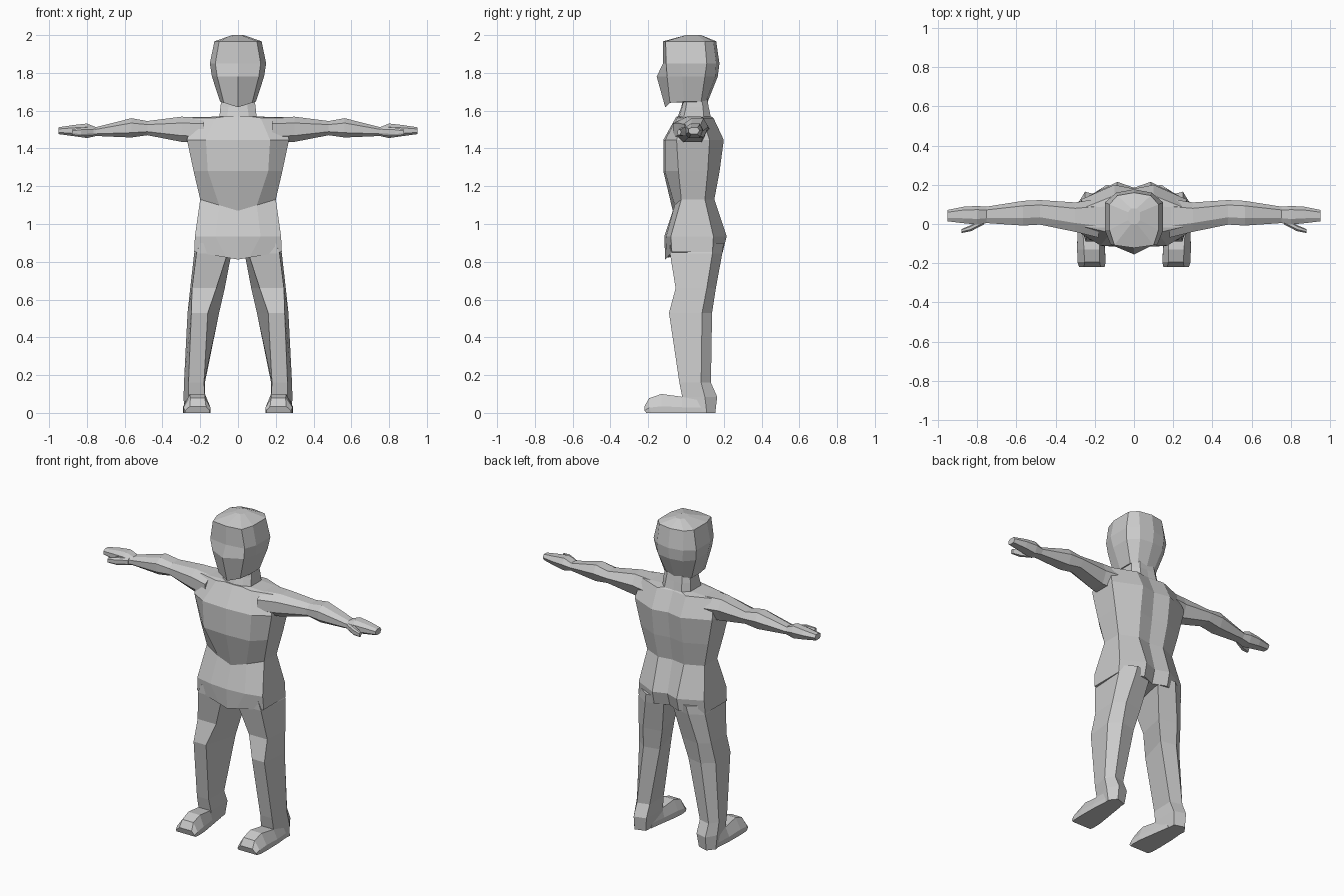
import bpy, bmesh


def loft(name, rings, mirror=False):
    """Skin a list of equal-length rings, cap both ends, optionally mirror in x."""
    bm = bmesh.new()
    vs = [[bm.verts.new(p) for p in r] for r in rings]
    n = len(rings[0])
    for a, b in zip(vs, vs[1:]):
        for i in range(n):
            j = (i + 1) % n
            bm.faces.new((a[i], a[j], b[j], b[i]))
    bm.faces.new(vs[0])
    bm.faces.new(vs[-1])
    bmesh.ops.recalc_face_normals(bm, faces=bm.faces)
    me = bpy.data.meshes.new(name)
    bm.to_mesh(me)
    bm.free()
    ob = bpy.data.objects.new(name, me)
    bpy.context.collection.objects.link(ob)
    if mirror:
        m = ob.modifiers.new("mirror", 'MIRROR')
        m.use_mirror_merge = False
    return ob


def body_ring(z, dz, yc, xf, yf, xs, ysf, ysb, xb, yb, ybc):
    """Symmetric ten-sided section; dz drops the front centre."""
    half = [(xf, yf, z + dz * (1 - xf / xs)), (xs, ysf, z), (xs, ysb, z), (xb, yb, z)]
    return ([(0, yc, z + dz)] + half + [(0, ybc, z)]
            + [(-x, y, h) for x, y, h in reversed(half)])


# Torso with shoulders, chest, waist and hips
torso = [
    (1.57, 0, -.05, .06, -.045, .10, -.02, .09, .06, .13, .125),
    (1.562, 0, -.055, .12, -.045, .25, -.015, .085, .10, .145, .13),
    (1.445, 0, -.12, .17, -.11, .27, -.05, .125, .10, .20, .18),
    (1.28, 0, -.12, .16, -.112, .235, -.04, .115, .10, .178, .16),
    (1.13, -.06, -.07, .10, -.06, .20, -.025, .10, .09, .15, .135),
    (.935, 0, -.115, .12, -.105, .228, -.08, .145, .085, .215, .185),
    (.852, -.04, -.11, .06, -.10, .232, -.075, .14, .085, .195, .16),
]
loft("torso", [body_ring(*r) for r in torso])

# Neck
neck = [
    (1.68, 0, -.01, .05, -.01, .085, .01, .08, .05, .11, .11),
    (1.62, 0, -.025, .05, -.02, .093, 0, .09, .055, .12, .12),
    (1.55, 0, -.05, .06, -.04, .10, -.015, .095, .06, .135, .13),
]
loft("neck", [body_ring(*r) for r in neck])

# Head with a nose ridge and a pointed chin
head = [
    (2.0, 0, 0, .015, 0, .03, .02, .06, .015, .08, .08),
    (1.967, 0, -.122, .10, -.108, .125, -.03, .10, .085, .145, .16),
    (1.85, 0, -.122, .12, -.105, .149, -.03, .11, .09, .16, .177),
    (1.78, 0, -.155, .11, -.10, .138, -.02, .10, .085, .155, .168),
    (1.648, -.03, -.11, .075, -.085, .095, -.01, .08, .06, .105, .115),
]
loft("head", [body_ring(*r) for r in head])


def leg_ring(z, xif, yf, xof, xo, yo, xb, yb, xib):
    return [(xif, yf, z), (xof, yf, z), (xo, yo, z), (xb, yb, z), (xib, yb - .02, z)]


# Legs
legs = [
    (.90, .04, -.085, .20, .222, .14, .14, .20, .03),
    (.845, .055, -.085, .22, .232, .14, .15, .192, .035),
    (.66, .115, -.055, .243, .253, .11, .19, .158, .07),
    (.53, .16, -.09, .247, .267, .085, .20, .138, .10),
    (.16, .18, -.035, .262, .286, .08, .25, .132, .175),
    (.085, .175, -.02, .262, .288, .10, .25, .165, .175),
    (0, .18, -.02, .265, .285, .11, .25, .155, .185),
]
loft("legs", [leg_ring(*r) for r in legs], True)

# Feet: low wedges running forward to the toes
feet = [
    (.08, .185, .275, .08, .18, .28),
    (-.02, .18, .262, .085, .165, .288),
    (-.13, .175, .255, .10, .148, .29),
    (-.195, .175, .252, .078, .145, .288),
    (-.22, .17, .255, .035, .15, .28),
]
loft("feet", [[(a, y, z), (b, y, z), (d, y, z * .35), (d, y + .01, 0),
               (c, y + .01, 0), (c, y, z * .35)] for y, a, b, z, c, d in feet], True)


def limb_ring(x, yf, yb, zb, zt):
    """Seven-sided section of an arm, fitted to a y/z box."""
    prof = [(0, .25), (0, .75), (.3, 1), (.8, 1), (1, .55), (.8, 0), (.2, 0)]
    return [(x, yf + u * (yb - yf), zb + v * (zt - zb)) for u, v in prof]


# Arms
arms = [
    (.18, -.07, .13, 1.43, 1.565),
    (.30, -.04, .11, 1.435, 1.568),
    (.48, -.003, .122, 1.47, 1.545),
    (.565, -.008, .118, 1.458, 1.56),
    (.755, .005, .088, 1.466, 1.512),
]
loft("arms", [limb_ring(*r) for r in arms], True)

# Hands and thumbs
hands = [
    (.75, .005, .088, 1.466, 1.512),
    (.80, -.003, .092, 1.455, 1.532),
    (.87, .004, .088, 1.465, 1.524),
    (.95, .014, .072, 1.476, 1.512),
]
loft("hands", [limb_ring(*r) for r in hands], True)
thumbs = [
    (.765, -.002, .03, 1.468, 1.51),
    (.83, -.036, -.005, 1.466, 1.51),
    (.88, -.046, -.026, 1.472, 1.50),
]
loft("thumbs", [limb_ring(*r) for r in thumbs], True)
